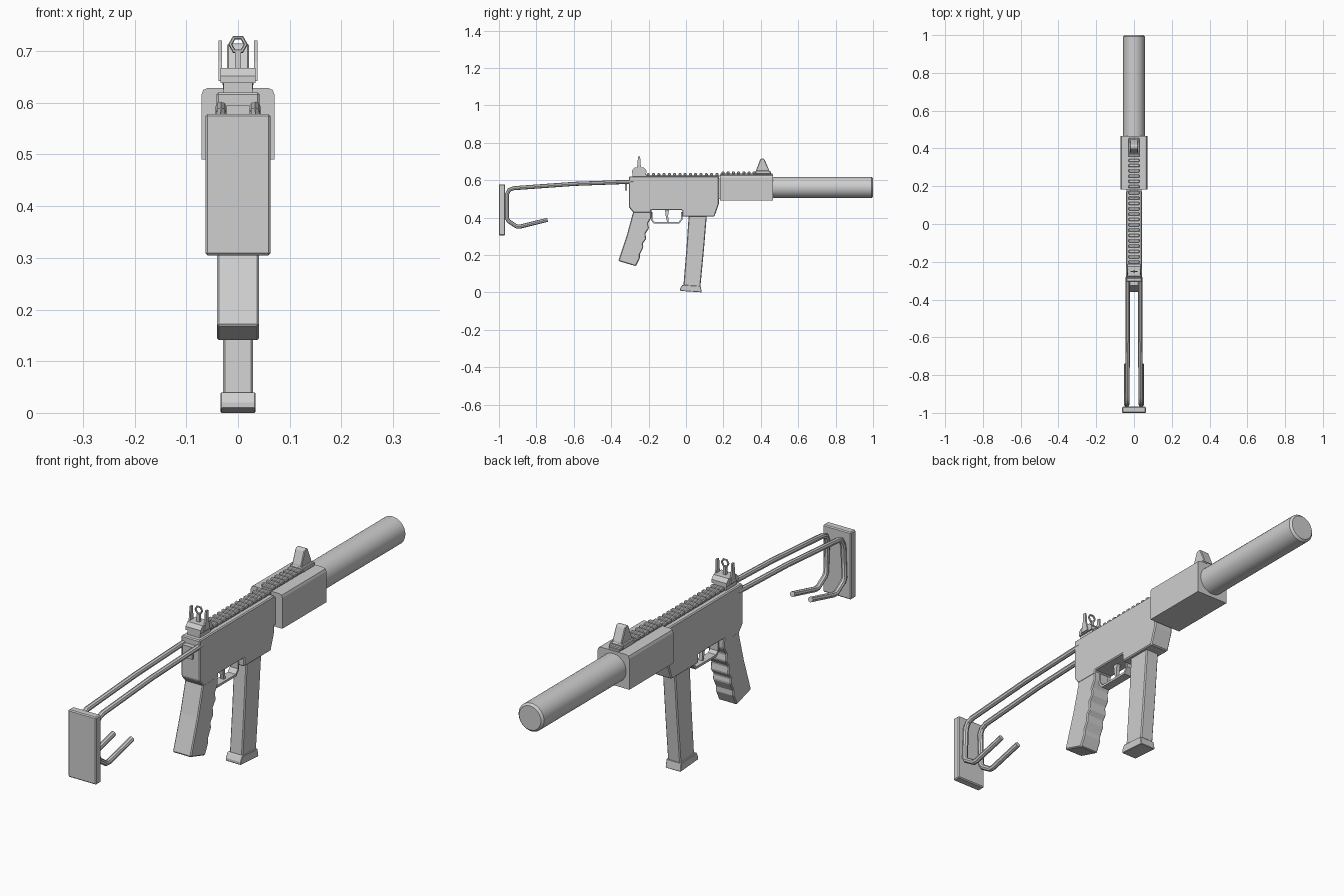
import bpy, bmesh, math
from mathutils import Vector

if "Cube" in bpy.data.objects:
    bpy.data.objects.remove(bpy.data.objects["Cube"], do_unlink=True)

grey = bpy.data.materials.new("plain_grey")
grey.use_nodes = True
grey.diffuse_color = (0.62, 0.62, 0.62, 1)
grey.node_tree.nodes["Principled BSDF"].inputs["Base Color"].default_value = (0.62, 0.62, 0.62, 1)


def finish(name, bm, bevel=0.0, segments=1):
    """Turn a bmesh into a named object, with an optional edge bevel."""
    bmesh.ops.recalc_face_normals(bm, faces=bm.faces)
    mesh = bpy.data.meshes.new(name)
    bm.to_mesh(mesh)
    bm.free()
    mesh.materials.append(grey)
    ob = bpy.data.objects.new(name, mesh)
    bpy.context.collection.objects.link(ob)
    if bevel:
        mod = ob.modifiers.new("edges", 'BEVEL')
        mod.width, mod.segments = bevel, segments
        mod.limit_method = 'ANGLE'
    return ob


def prism(name, points, lo, hi, axis="x", bevel=0.0, segments=1):
    """Extrude a profile: (y, z) points along x, or (x, z) points along y."""
    bm = bmesh.new()
    place = (lambda a, b: (lo, a, b)) if axis == "x" else (lambda a, b: (a, lo, b))
    face = bm.faces.new([bm.verts.new(place(a, b)) for a, b in points])
    new = bmesh.ops.extrude_face_region(bm, geom=[face])["geom"]
    step = Vector((hi - lo, 0, 0)) if axis == "x" else Vector((0, hi - lo, 0))
    bmesh.ops.translate(bm, vec=step, verts=[v for v in new if isinstance(v, bmesh.types.BMVert)])
    return finish(name, bm, bevel, segments)


def box(name, x, y, z, bevel=0.0, segments=1):
    return prism(name, [(y[0], z[0]), (y[1], z[0]), (y[1], z[1]), (y[0], z[1])],
                 x[0], x[1], "x", bevel, segments)


def tube(name, points, radius):
    """Round rod along a path of points."""
    curve = bpy.data.curves.new(name, 'CURVE')
    curve.dimensions = '3D'
    curve.bevel_depth, curve.bevel_resolution, curve.use_fill_caps = radius, 2, True
    spline = curve.splines.new('POLY')
    spline.points.add(len(points) - 1)
    for p, co in zip(spline.points, points):
        p.co = (*co, 1)
    curve.materials.append(grey)
    ob = bpy.data.objects.new(name, curve)
    bpy.context.collection.objects.link(ob)
    smooth(ob, convert=True)


def smooth(ob, convert=False):
    bpy.ops.object.select_all(action='DESELECT')
    ob.select_set(True)
    bpy.context.view_layer.objects.active = ob
    if convert:
        bpy.ops.object.convert(target='MESH')
    bpy.ops.object.shade_smooth_by_angle(angle=math.radians(40))


# Receiver with a notch above the trigger
prism("receiver", [(-0.305, 0.62), (-0.305, 0.455), (-0.28, 0.425), (-0.185, 0.425),
                   (-0.185, 0.44), (-0.02, 0.44), (-0.02, 0.405), (0.152, 0.405),
                   (0.176, 0.475), (0.176, 0.62)], -0.042, 0.042, bevel=0.004)

# Handguard, rounded along its length
hg = [(-0.071, 0.49), (0.071, 0.49), (0.071, 0.615), (0.067, 0.625), (0.058, 0.629),
      (-0.058, 0.629), (-0.067, 0.625), (-0.071, 0.615)]
prism("handguard", hg, 0.183, 0.465, "y")
box("handguard_joint", (-0.04, 0.04), (0.17, 0.19), (0.5, 0.61))

# Large round barrel cover with a chamfered muzzle
bm = bmesh.new()
bmesh.ops.create_cone(bm, cap_ends=True, segments=32, radius1=0.057, radius2=0.057, depth=0.56)
for v in bm.verts:
    v.co = (v.co.x, v.co.z + 0.72, v.co.y + 0.561)
smooth(finish("barrel_cover", bm, 0.008))

# Toothed top rails
def rail(name, start, end, base):
    box(name + "_base", (-0.022, 0.022), (start, end), (base - 0.004, base + 0.007))
    count = round((end - start) / 0.029)
    pitch = (end - start) / count
    for i in range(count):
        y = start + pitch * i
        box(f"{name}_tooth_{i + 1}", (-0.029, 0.029), (y + 0.005, y + 0.021),
            (base + 0.003, base + 0.017), bevel=0.003)


rail("receiver_rail", -0.215, 0.18, 0.62)
rail("handguard_rail", 0.185, 0.462, 0.629)

# Front sight
prism("front_sight", [(0.372, 0.636), (0.447, 0.636), (0.442, 0.66), (0.421, 0.708),
                      (0.415, 0.715), (0.402, 0.715), (0.396, 0.708), (0.377, 0.66)],
      -0.021, 0.021, bevel=0.003)
box("front_sight_foot", (-0.03, 0.03), (0.372, 0.447), (0.632, 0.652), bevel=0.003)

# Rear sight: clamp, base, side wings, post and ring
box("rear_sight_clamp", (-0.028, 0.028), (-0.285, -0.215), (0.616, 0.642))
prism("rear_sight_base", [(-0.288, 0.638), (-0.212, 0.638), (-0.212, 0.652),
                          (-0.225, 0.667), (-0.275, 0.667), (-0.288, 0.652)], -0.034, 0.034)
for side, s in (("left", 1), ("right", -1)):
    prism(f"rear_sight_wing_{side}", [(-0.27, 0.642), (-0.232, 0.642), (-0.242, 0.68),
                                      (-0.245, 0.721), (-0.257, 0.721), (-0.26, 0.68)],
          s * 0.031, s * 0.038)
box("rear_sight_post", (-0.006, 0.006), (-0.256, -0.246), (0.66, 0.698))
bpy.ops.mesh.primitive_torus_add(major_segments=6, minor_segments=6, major_radius=0.015,
                                 minor_radius=0.004, location=(0, -0.251, 0.713),
                                 rotation=(math.pi / 2, 0, 0))
bpy.context.object.name = "rear_sight_ring"
bpy.context.object.data.materials.append(grey)

# Pistol grip with finger grooves
prism("grip", [(-0.28, 0.44), (-0.315, 0.31), (-0.362, 0.168), (-0.268, 0.14),
               (-0.246, 0.185), (-0.246, 0.205), (-0.228, 0.24), (-0.231, 0.262),
               (-0.213, 0.285), (-0.217, 0.315), (-0.198, 0.342), (-0.203, 0.37),
               (-0.185, 0.4), (-0.185, 0.44)], -0.041, 0.041, bevel=0.004)

# Magazine and its foot
prism("magazine", [(0.015, 0.42), (0.112, 0.42), (0.096, 0.23), (0.077, 0.03),
                   (-0.014, 0.035), (0.002, 0.23)], -0.029, 0.029, bevel=0.004)
prism("magazine_foot", [(-0.02, 0.04), (0.078, 0.034), (0.084, 0.0), (-0.031, 0.008),
                        (-0.031, 0.02)], -0.034, 0.034, bevel=0.002)

# Trigger guard as one thin strip, and the trigger
prism("trigger_guard", [(-0.187, 0.43), (-0.187, 0.385), (-0.172, 0.367), (-0.036, 0.367),
                        (-0.018, 0.39), (-0.018, 0.43), (-0.026, 0.43), (-0.026, 0.393),
                        (-0.04, 0.376), (-0.168, 0.376), (-0.178, 0.388), (-0.178, 0.43)],
      -0.018, 0.018)
prism("trigger", [(-0.113, 0.445), (-0.09, 0.445), (-0.096, 0.41), (-0.092, 0.378),
                  (-0.101, 0.376), (-0.108, 0.405)], -0.008, 0.008)

# Stock rods, bent at the rear into lower hooks
for side, s in (("left", 1), ("right", -1)):
    tube(f"stock_rod_{side}", [(s * x, y, z) for x, y, z in (
        (0.033, -0.28, 0.592), (0.033, -0.6, 0.58), (0.034, -0.92, 0.557),
        (0.035, -0.945, 0.548), (0.036, -0.957, 0.525), (0.041, -0.957, 0.395),
        (0.041, -0.948, 0.38), (0.041, -0.905, 0.352), (0.041, -0.885, 0.352),
        (0.041, -0.74, 0.388))], 0.011)

# Butt plate and rear latch
box("butt_plate", (-0.063, 0.063), (-1.0, -0.967), (0.305, 0.578), bevel=0.004)
box("rear_latch", (-0.022, 0.022), (-0.325, -0.316), (0.545, 0.595))
box("rear_latch_arm", (-0.022, 0.022), (-0.325, -0.3), (0.583, 0.595))
